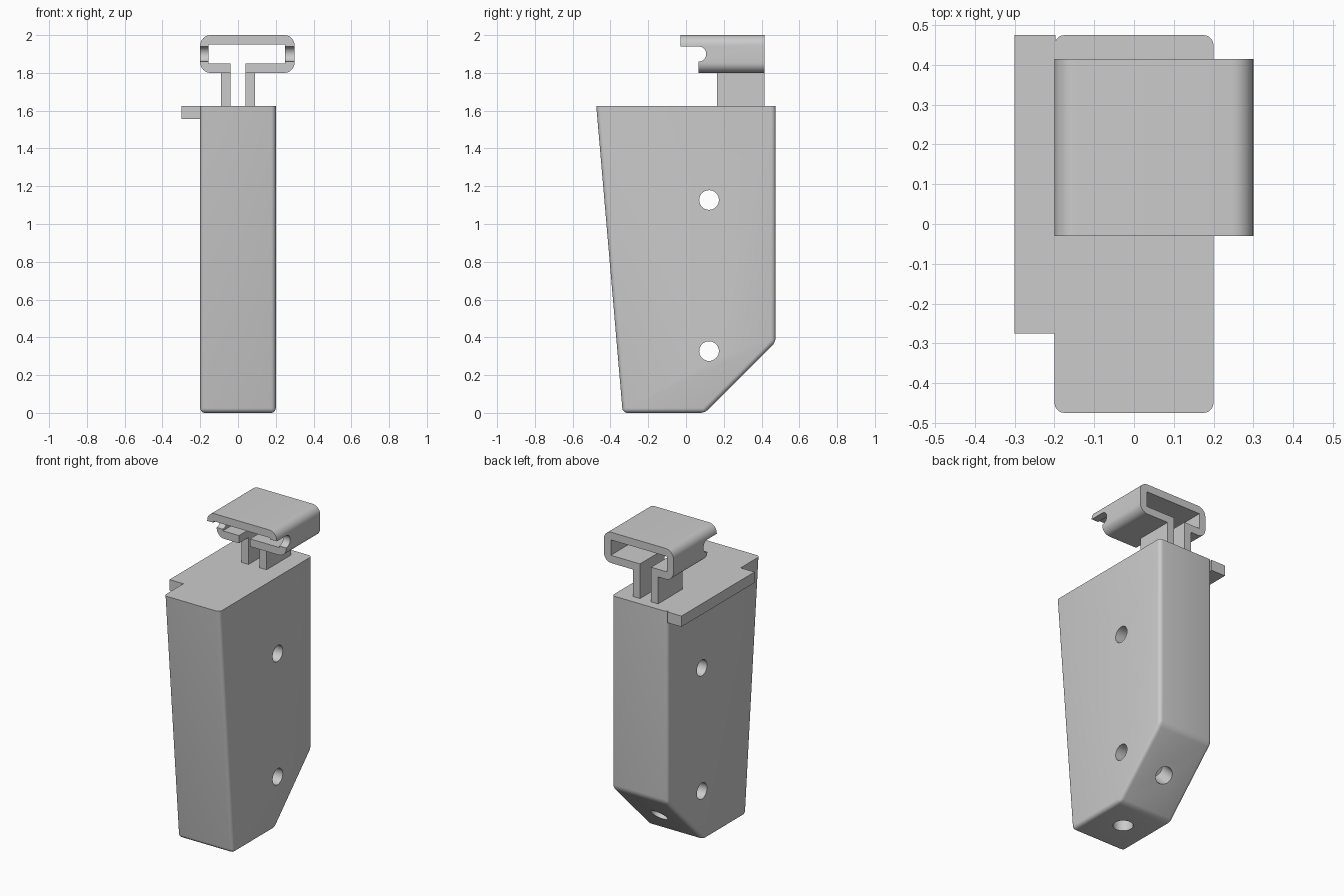
import bpy, bmesh, math
from mathutils import Matrix, Vector

if "Cube" in bpy.data.objects:
    bpy.data.objects.remove(bpy.data.objects["Cube"])


def prism(name, pts, axis, lo, hi, bevel=0.0, top=None):
    """Extrude a 2D profile: axis 'X' takes (y, z) points, axis 'Y' takes (x, z) points."""
    bm = bmesh.new()
    place = (lambda p: (lo, p[0], p[1])) if axis == 'X' else (lambda p: (p[0], lo, p[1]))
    step = Vector((hi - lo, 0, 0)) if axis == 'X' else Vector((0, hi - lo, 0))
    face = bm.faces.new([bm.verts.new(place(p)) for p in pts])
    new = bmesh.ops.extrude_face_region(bm, geom=[face])['geom']
    bmesh.ops.translate(bm, vec=step, verts=[v for v in new if isinstance(v, bmesh.types.BMVert)])
    bmesh.ops.recalc_face_normals(bm, faces=bm.faces)
    if bevel:
        edges = [e for e in bm.edges if min(v.co.z for v in e.verts) < top - 1e-4]
        bmesh.ops.bevel(bm, geom=edges, offset=bevel, segments=5, profile=0.5, affect='EDGES')
    return finish(name, bm)


def finish(name, bm):
    me = bpy.data.meshes.new(name)
    bm.to_mesh(me)
    bm.free()
    ob = bpy.data.objects.new(name, me)
    bpy.context.collection.objects.link(ob)
    return ob


def box(name, x, y, z):
    return prism(name, [(y[0], z[0]), (y[1], z[0]), (y[1], z[1]), (y[0], z[1])], 'X', *x)


def drill(name, center, direction, radius, length):
    bm = bmesh.new()
    rot = Vector((0, 0, 1)).rotation_difference(Vector(direction)).to_matrix().to_4x4()
    bmesh.ops.create_cone(bm, cap_ends=True, segments=40, radius1=radius, radius2=radius,
                          depth=length, matrix=Matrix.Translation(center) @ rot)
    return finish(name, bm)


def cut(ob, cutter):
    cutter.hide_render = True
    mod = ob.modifiers.new("cut", 'BOOLEAN')
    mod.operation, mod.solver, mod.object = 'DIFFERENCE', 'EXACT', cutter
    bpy.context.view_layer.objects.active = ob
    bpy.ops.object.modifier_apply(modifier=mod.name)
    bpy.data.objects.remove(cutter)


def smooth(ob):
    bpy.ops.object.select_all(action='DESELECT')
    ob.select_set(True)
    bpy.context.view_layer.objects.active = ob
    bpy.ops.object.shade_smooth_by_angle(angle=math.radians(30))


def arc(cx, cz, r, a0, a1, n=8):
    return [(cx + r * math.cos(math.radians(a0 + (a1 - a0) * i / n)),
             cz + r * math.sin(math.radians(a0 + (a1 - a0) * i / n))) for i in range(n + 1)]


# Tapered body with rounded edges and a flat, sharp top
TOP = 1.625
body = prism("body", [(-0.475, TOP), (-0.335, 0), (0.10, 0), (0.475, 0.375), (0.475, TOP)],
             'X', -0.2, 0.2, bevel=0.025, top=TOP)

# Side through-holes, then blind holes in the bottom and the sloped face
for z in (0.327, 1.127):
    cut(body, drill("side_hole", (0, 0.122, z), (1, 0, 0), 0.052, 1))
cut(body, drill("bottom_hole", (0, -0.1, 0), (0, 0, 1), 0.06, 0.26))
cut(body, drill("slope_hole", (0, 0.275, 0.175), (0, -1, 1), 0.055, 0.26))
smooth(body)

# Side ledge
box("side_ledge", (-0.3, -0.198), (-0.275, 0.475), (1.555, TOP))

# Clip: rounded C-channel open at the bottom centre
R = 0.055
outline = ([(0.04, 1.85), (0.04, 1.80)]
           + arc(0.3 - R, 1.80 + R, R, -90, 0) + arc(0.3 - R, 2.0 - R, R, 0, 90)
           + arc(-0.2 + R, 2.0 - R, R, 90, 180) + arc(-0.2 + R, 1.80 + R, R, 180, 270)
           + [(-0.04, 1.80), (-0.04, 1.85), (-0.155, 1.85), (-0.155, 1.95),
              (0.25, 1.95), (0.25, 1.85)])
clip = prism("clip_channel", outline, 'Y', -0.03, 0.415)

# Front step with a round notch, leaving the top lip overhanging
step = ([(-0.1, 1.94)] + arc(0.067, 1.90, 0.04, 90, -90, 16) + [(0.067, 1.7), (-0.1, 1.7)])
cut(clip, prism("clip_step", step, 'X', -0.5, 0.5))
smooth(clip)

# Twin stems joining the clip to the body
for side, x in (("left", (-0.09, -0.04)), ("right", (0.04, 0.09))):
    box("stem_" + side, x, (0.165, 0.415), (TOP - 0.005, 1.805))
